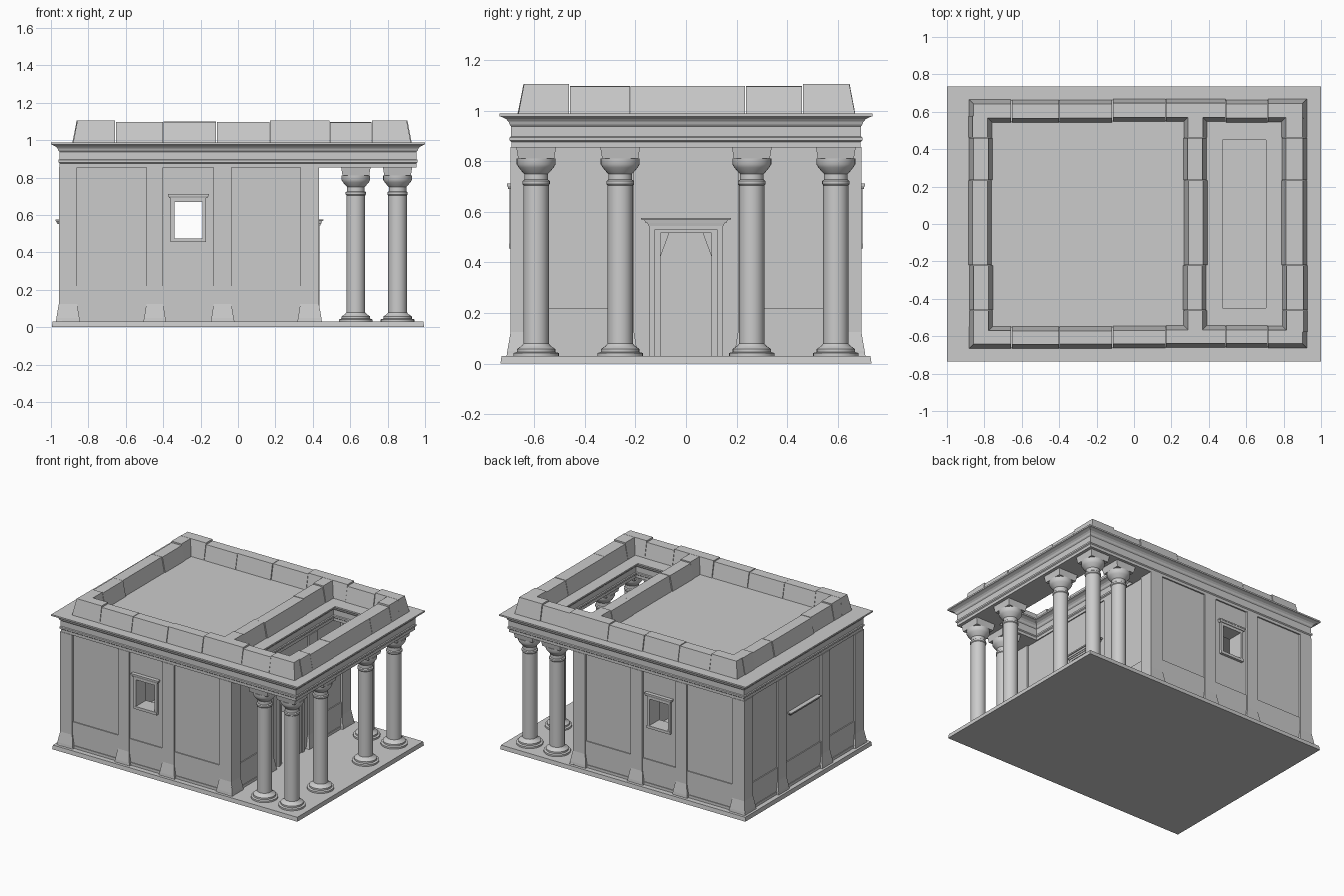
import bpy, bmesh, math, random

random.seed(4)
cube = bpy.data.objects.get("Cube")
if cube:
    bpy.data.objects.remove(cube, do_unlink=True)

stone = bpy.data.materials.new("grey_stone")
stone.use_nodes = True
stone.diffuse_color = (0.6, 0.6, 0.6, 1)
stone.node_tree.nodes["Principled BSDF"].inputs["Base Color"].default_value = stone.diffuse_color


def finish(bm, name, smooth=False):
    bmesh.ops.recalc_face_normals(bm, faces=bm.faces)
    mesh = bpy.data.meshes.new(name)
    bm.to_mesh(mesh)
    bm.free()
    mesh.materials.append(stone)
    obj = bpy.data.objects.new(name, mesh)
    bpy.context.collection.objects.link(obj)
    if smooth:
        bpy.ops.object.select_all(action='DESELECT')
        obj.select_set(True)
        bpy.context.view_layer.objects.active = obj
        bpy.ops.object.shade_smooth_by_angle(angle=math.radians(35))
    return obj


def rect(bm, x0, x1, y0, y1, z):
    return [bm.verts.new(p) for p in ((x0, y0, z), (x1, y0, z), (x1, y1, z), (x0, y1, z))]


def bridge(bm, a, b):
    n = len(a)
    for i in range(n):
        j = (i + 1) % n
        bm.faces.new((a[i], a[j], b[j], b[i]))


def block(bm, x0, x1, y0, y1, z0, z1, inset=(0, 0, 0, 0)):
    """Box whose top is pulled in on the -x, +x, -y and +y sides."""
    l, r, f, b = inset
    low = rect(bm, x0, x1, y0, y1, z0)
    top = rect(bm, x0 + l, x1 - r, y0 + f, y1 - b, z1)
    bm.faces.new(low[::-1])
    bm.faces.new(top)
    bridge(bm, low, top)


# Outer wall planes, with u along the wall and d outward from it
PLANES = {"front": (1, -1, 0.68), "back": (1, 1, 0.68), "left": (0, -1, 0.945), "right": (0, 1, 0.42)}
FLOOR, EAVE = 0.03, 0.857


def on_wall(bm, side, u0, u1, d0, d1, z0, z1, side_in=0, face_in=0):
    axis, sign, plane = PLANES[side]
    v0, v1 = sorted((sign * (plane + d0), sign * (plane + d1)))
    across = (face_in, 0) if sign < 0 else (0, face_in)
    if axis == 1:
        block(bm, u0, u1, v0, v1, z0, z1, (side_in, side_in) + across)
    else:
        block(bm, v0, v1, u0, u1, z0, z1, across + (side_in, side_in))


def pierced_wall(bm, side, u0, u1, hole):
    a, b, low, high = hole
    t = -0.1
    on_wall(bm, side, u0, a, t, 0, FLOOR, EAVE)
    on_wall(bm, side, b, u1, t, 0, FLOOR, EAVE)
    on_wall(bm, side, a, b, t, 0, high, EAVE)
    if low > FLOOR:
        on_wall(bm, side, a, b, t, 0, FLOOR, low)


# Platform
bm = bmesh.new()
block(bm, -0.995, 0.995, -0.733, 0.733, 0, FLOOR, (0.004,) * 4)
finish(bm, "platform")

# Hollow room with two windows and a doorway
WINDOW = (-0.34, -0.19, 0.475, 0.67)
DOOR = (-0.1, 0.1, FLOOR, 0.517)
bm = bmesh.new()
for side in ("front", "back"):
    pierced_wall(bm, side, -0.945, 0.42, WINDOW)
pierced_wall(bm, "right", -0.58, 0.58, DOOR)
on_wall(bm, "left", -0.58, 0.58, -0.1, 0, FLOOR, EAVE)
finish(bm, "room_walls")

# Pilasters with flared feet, and the low dado between them
LONG = [(-0.958, -0.86), (-0.49, -0.40), (-0.13, -0.035), (0.333, 0.433)]
SHORT = [(-0.693, -0.59), (-0.30, -0.205), (0.205, 0.30), (0.59, 0.693)]
pil, dado = bmesh.new(), bmesh.new()
for side in PLANES:
    strips = LONG if PLANES[side][0] == 1 else SHORT
    for a, b in strips:
        on_wall(pil, side, a, b, -0.01, 0.013, FLOOR, EAVE)
        on_wall(pil, side, a - 0.016, b + 0.016, -0.005, 0.028, FLOOR, 0.05, 0.004, 0.002)
        on_wall(pil, side, a - 0.012, b + 0.012, -0.005, 0.026, 0.05, 0.125, 0.012, 0.013)
    for (_, a), (b, _) in zip(strips, strips[1:]):
        if side == "right" and a < 0 < b:
            continue
        on_wall(dado, side, a, b, -0.01, 0.007, FLOOR, 0.22)
        on_wall(dado, side, a, b, -0.01, 0.012, FLOOR, 0.05)
finish(pil, "pilasters")
finish(dado, "dado_panels")


def surround(bm, side, hole, width, depth):
    """Raised jambs and head around an opening."""
    a, b, low, high = hole
    on_wall(bm, side, a - width, a, -0.02, depth, low, high + width)
    on_wall(bm, side, b, b + width, -0.02, depth, low, high + width)
    on_wall(bm, side, a, b, -0.02, depth, high, high + width)


# Window surrounds
bm = bmesh.new()
for side in ("front", "back"):
    surround(bm, side, WINDOW, 0.02, 0.017)
    on_wall(bm, side, -0.36, -0.17, -0.02, 0.019, 0.455, 0.475)
    on_wall(bm, side, -0.367, -0.163, -0.01, 0.022, 0.69, 0.703, -0.006, -0.004)
    on_wall(bm, side, -0.375, -0.155, -0.01, 0.028, 0.703, 0.712)
finish(bm, "window_surrounds")

# Door surround, sloped head corners and lintel
bm = bmesh.new()
surround(bm, "right", DOOR, 0.022, 0.008)
surround(bm, "right", (-0.122, 0.122, FLOOR, 0.531), 0.024, 0.016)
for s in (-1, 1):
    tri = [(s * 0.1, 0.425), (s * 0.066, 0.517), (s * 0.1, 0.517)]
    ends = [[bm.verts.new((x, y, z)) for y, z in tri] for x in (0.33, 0.40)]
    bridge(bm, *ends)
    for end in ends:
        bm.faces.new(end)
for half, depth, z0, z1 in ((0.148, 0.02, 0.545, 0.555), (0.16, 0.026, 0.555, 0.568), (0.175, 0.035, 0.568, 0.576)):
    on_wall(bm, "right", -half, half, -0.01, depth, z0, z1, -0.004, -0.002)
finish(bm, "door_surround")

# Plain ledge on the rear end wall
bm = bmesh.new()
on_wall(bm, "left", -0.16, 0.16, -0.01, 0.02, 0.553, 0.567, -0.01, -0.008)
on_wall(bm, "left", -0.175, 0.175, -0.01, 0.032, 0.567, 0.576)
finish(bm, "rear_ledge")

# Entablature and roof: one moulding swept around the outside and the porch opening
MOULDING = [(0, 0.855), (0, 0.876), (0.007, 0.882), (0.007, 0.894), (0.001, 0.898), (0.001, 0.938),
            (0.007, 0.945), (0.011, 0.956), (0.02, 0.966), (0.036, 0.974), (0.046, 0.977), (0.046, 0.988)]
bm = bmesh.new()
rings = [rect(bm, -0.954 - o, 0.954 + o, -0.69 - o, 0.69 + o, z) for o, z in MOULDING]
rings += [rect(bm, 0.428 + o, 0.751 - o, -0.495 + o, 0.495 - o, z) for o, z in reversed(MOULDING)]
for i, ring in enumerate(rings):
    bridge(bm, ring, rings[(i + 1) % len(rings)])
finish(bm, "entablature_and_roof")

# Parapet of separate sloped blocks
ROOF, S, GAP = 0.985, 0.023, 0.0015
bm = bmesh.new()


def height(tall):
    return 1.106 if tall else 1.097 + random.uniform(-0.002, 0.002)


cuts = [-0.883, -0.655, -0.40, -0.115, 0.17, 0.49, 0.715, 0.926]
for y0, y1 in ((-0.663, -0.545), (0.545, 0.667)):
    for i, (a, b) in enumerate(zip(cuts, cuts[1:])):
        j = random.uniform(-0.004, 0.004)
        block(bm, a + GAP, b - GAP, y0 + j, y1 + j, ROOF, height(i in (0, 4, 6)),
              (S if i == 0 else 0, S if i == 6 else 0, S, S))
cuts = [-0.58, -0.46, -0.22, 0.235, 0.46, 0.58]
for x0, x1 in ((-0.883, -0.757), (0.265, 0.39), (0.79, 0.926)):
    for i, (a, b) in enumerate(zip(cuts, cuts[1:])):
        j = random.uniform(-0.004, 0.004)
        block(bm, x0 + j, x1 + j, a + GAP, b - GAP, ROOF, height(i in (0, 4)) - 0.001, (S, S, 0, 0))
finish(bm, "parapet")

# Porch columns: turned base, shaft and capital under a square abacus
PROFILE = [(0.09, 0.03), (0.09, 0.042), (0.076, 0.046), (0.076, 0.058), (0.064, 0.066), (0.058, 0.07),
           (0.05, 0.08), (0.05, 0.705), (0.054, 0.71), (0.054, 0.722), (0.047, 0.727), (0.047, 0.75),
           (0.055, 0.758), (0.069, 0.775), (0.077, 0.788), (0.077, 0.81)]
SIDES = 28
spots = [(0.853, y) for y in (-0.592, -0.26, 0.26, 0.592)] + [(0.63, -0.592), (0.63, 0.592)]
for n, (cx, cy) in enumerate(spots):
    bm = bmesh.new()
    rings = [[bm.verts.new((cx + r * math.cos(t), cy + r * math.sin(t), z))
              for t in (math.tau * k / SIDES for k in range(SIDES))] for r, z in PROFILE]
    for low, high in zip(rings, rings[1:]):
        bridge(bm, low, high)
    bm.faces.new(rings[0])
    bm.faces.new(rings[-1])
    block(bm, cx - 0.071, cx + 0.071, cy - 0.071, cy + 0.071, 0.81, 0.858, (-0.008,) * 4)
    finish(bm, "porch_column_%d" % (n + 1), smooth=True)
